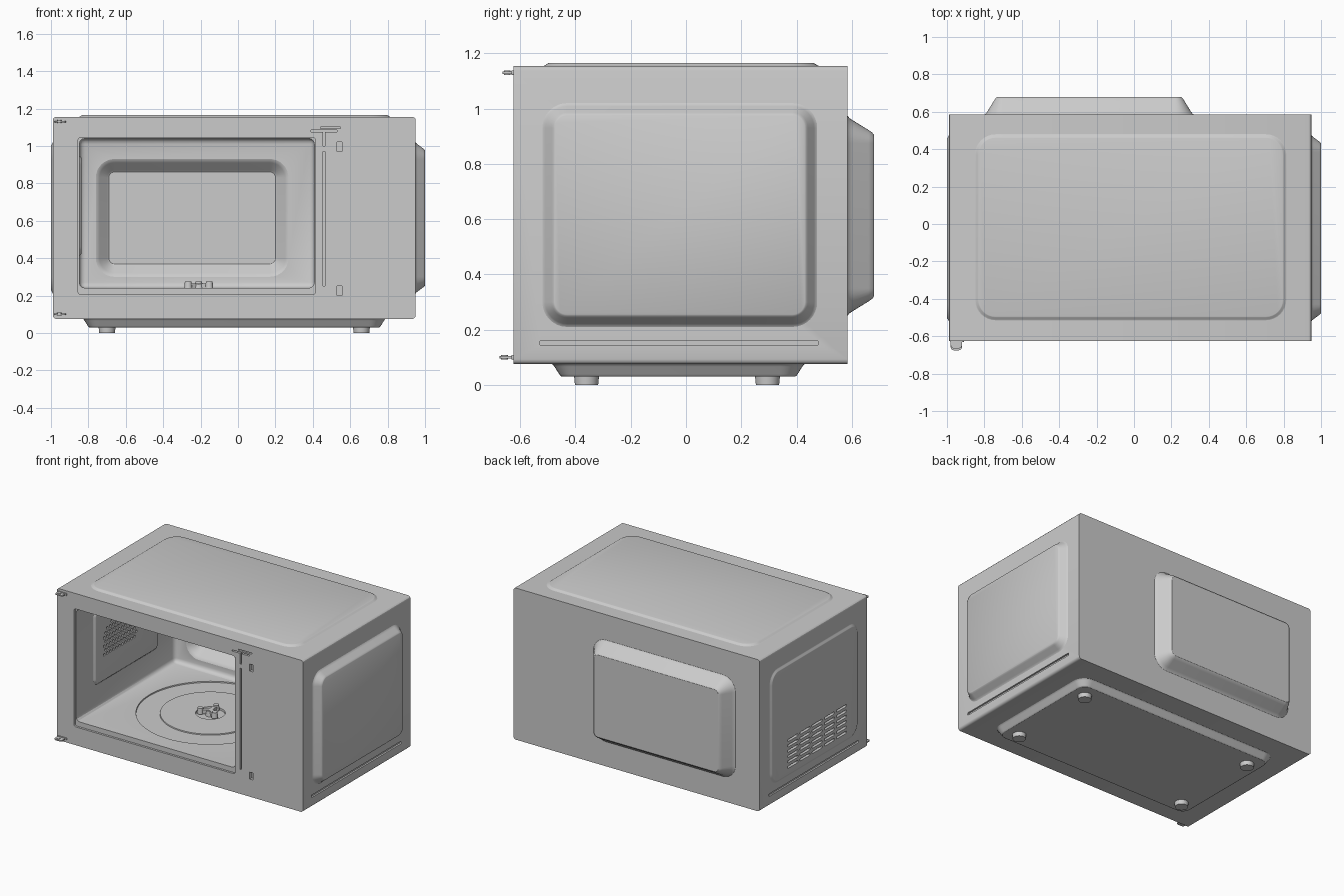
import bpy, bmesh, math
from mathutils import Matrix, Vector

cube = bpy.data.objects.get("Cube")
if cube:
    bpy.data.objects.remove(cube, do_unlink=True)

GREY = (0.6, 0.6, 0.6, 1)
metal = bpy.data.materials.new("light_grey_metal")
metal.use_nodes = True
metal.diffuse_color = GREY
metal.node_tree.nodes["Principled BSDF"].inputs["Base Color"].default_value = GREY
parts = []


def finish(name, bm):
    bmesh.ops.recalc_face_normals(bm, faces=bm.faces[:])
    mesh = bpy.data.meshes.new(name)
    bm.to_mesh(mesh)
    bm.free()
    mesh.materials.append(metal)
    ob = bpy.data.objects.new(name, mesh)
    bpy.context.collection.objects.link(ob)
    parts.append(ob)
    return ob


def boxes(name, spans, bevel=0, axis=None, segments=3):
    """One mesh of boxes, each given by two corners; bevels edges along an axis, or all."""
    bm = bmesh.new()
    for lo, hi in spans:
        lo, hi = Vector(lo), Vector(hi)
        size = Matrix.Diagonal((*(hi - lo), 1))
        bmesh.ops.create_cube(bm, size=1, matrix=Matrix.Translation((lo + hi) / 2) @ size)
    if bevel:
        edges = [e for e in bm.edges if axis is None or
                 abs((e.verts[1].co - e.verts[0].co).normalized()[axis]) > 0.9]
        bmesh.ops.bevel(bm, geom=edges, offset=bevel, segments=segments,
                        profile=0.5, affect='EDGES')
    return finish(name, bm)


def cylinders(name, centres, radius, z0, z1, top=None, sides=32, turn=None):
    """One mesh of upright cylinders, optionally turned to another axis."""
    bm = bmesh.new()
    for x, y in centres:
        bmesh.ops.create_cone(bm, cap_ends=True, segments=sides, radius1=radius,
                              radius2=top or radius, depth=z1 - z0,
                              matrix=Matrix.Translation((x, y, (z0 + z1) / 2)))
    if turn:
        bm.transform(turn)
    return finish(name, bm)


SOFT = [(0, 0), (.12, .06), (.25, .2), (.75, .8), (.88, .94), (1, 1)]


def pressed(name, u0, u1, v0, v1, radius, slope, height, place):
    """Pressed rounded rectangle with sloped, softened sides; place maps (u, v, h) to space."""
    bm = bmesh.new()
    rings = []
    for inset, h in [(0, -.02)] + [(a * slope, b * height) for a, b in SOFT]:
        r = radius - inset
        ring = []
        for k, (cu, cv) in enumerate([(u1 - radius, v1 - radius), (u0 + radius, v1 - radius),
                                      (u0 + radius, v0 + radius), (u1 - radius, v0 + radius)]):
            for i in range(9):
                a = (k + i / 8) * math.pi / 2
                ring.append(bm.verts.new(place(cu + r * math.cos(a), cv + r * math.sin(a), h)))
        rings.append(ring)
    for a, b in zip(rings, rings[1:]):
        for i in range(len(a)):
            j = (i + 1) % len(a)
            bm.faces.new((a[i], a[j], b[j], b[i]))
    bm.faces.new(rings[0])
    bm.faces.new(rings[-1])
    return finish(name, bm)


def cut(targets, cutter):
    for ob in targets:
        mod = ob.modifiers.new("cut", 'BOOLEAN')
        mod.operation, mod.solver, mod.object = 'DIFFERENCE', 'EXACT', cutter
        mod.use_self = True
        bpy.context.view_layer.objects.active = ob
        bpy.ops.object.modifier_apply(modifier=mod.name)
    parts.remove(cutter)
    bpy.data.objects.remove(cutter, do_unlink=True)


# Housing and its pressed panels
body = boxes("housing", [((-.99, -.625, .075), (.95, .585, 1.155))], .018, 1)
pressed("right_side_panel", -.52, .475, .21, 1.02, .09, .045, .05,
        lambda u, v, h: (.95 + h, u, v))
vent_panel = pressed("vent_side_panel", -.52, .475, .21, 1.02, .09, .02, .01,
                     lambda u, v, h: (-.99 - h, u, v))
pressed("top_panel", -.85, .815, -.515, .48, .11, .02, .011,
        lambda u, v, h: (u, v, 1.155 + h))
pressed("back_bulge", -.8, .32, .25, .975, .1, .07, .095,
        lambda u, v, h: (u, .585 + h, v))
pressed("base_pan", -.83, .79, -.485, .43, .09, .035, .045,
        lambda u, v, h: (u, v, .075 - h))

# Cooking cavity with front rim and pressed rear wall
cut([body], boxes("rim_cutter", [((-.855, -.8, .205), (.415, -.61, 1.045))], .015, 1))
cut([body], boxes("cavity_cutter", [((-.848, -.8, .24), (.408, .5, 1.04))], .03))
cut([body], pressed("rear_cutter", -.76, .27, .3, .93, .1, .08, .07,
                    lambda u, v, h: (u, .5 + h, v)))

# Stepped round floor
HUB = (-.21, -.01)
cut([body], cylinders("floor_cutter", [HUB], .48, .232, .3, .49, 72))
floor_disc = cylinders("floor_disc", [HUB], .33, .22, .239, .325, 72)
cut([floor_disc, body], cylinders("hub_cutter", [HUB], .095, .225, .3, .1, 40))

# Turntable coupler with three lobes
cylinders("coupler_hub", [HUB], .035, .21, .262, .028)
bm = bmesh.new()
for k in range(3):
    spin = Matrix.Translation((*HUB, 0)) @ Matrix.Rotation(math.radians(120 * k + 90), 4, 'Z')
    bmesh.ops.create_cube(bm, size=1, matrix=spin @ Matrix.Translation((.035, 0, .25))
                          @ Matrix.Diagonal((.07, .028, .03, 1)))
    bmesh.ops.create_cone(bm, cap_ends=True, segments=20, radius1=.022, radius2=.018,
                          depth=.04, matrix=spin @ Matrix.Translation((.065, 0, .255)))
finish("coupler_lobes", bm)

# Perforated plate on the inner wall
plate = pressed("inner_wall_plate", -.42, .31, .41, .95, .05, .015, .012,
                lambda u, v, h: (-.848 + h, u, v))
holes = [(-.31 + .034 * i + .017 * (j % 2), .6 + .03 * j) for i in range(11) for j in range(9)]
turn = Matrix(((0, 0, 1, 0), (1, 0, 0, 0), (0, 1, 0, 0), (0, 0, 0, 1)))
cut([plate], cylinders("hole_cutter", holes, .01, -.846, -.8, sides=8, turn=turn))

# Side vents and the long grooves beneath the panels
slots = [((-1.1, y, z), (-.972, y + .115, z + .016))
         for y in [-.38 + .137 * i for i in range(5)]
         for z in [.27 + .038 * j for j in range(6)]]
cut([vent_panel, body], boxes("vent_cutter", slots, .006, 0, 2))
for x0, x1 in ((-1.1, -.978), (.938, 1.1)):
    cut([body], boxes("groove_cutter", [((x0, -.53, .143), (x1, .48, .161))], .007, 0))

# Latch slots and mounting holes in the front
front = [(.455, .465, .25, .97), (.455, .465, 1.0, 1.075), (.39, .53, 1.075, 1.084),
         (.44, .548, 1.094, 1.102), (.53, .555, .97, 1.02), (.53, .555, .2, .25)]
cut([body], boxes("latch_cutter", [((a, -.8, c), (b, -.6, d)) for a, b, c, d in front]))

# Door hinge brackets
for name, z, reach in (("upper_hinge", 1.13, -.665), ("lower_hinge", .1, -.675)):
    boxes(name + "_plate", [((-.98, reach, z - .004), (-.92, -.61, z + .004))], .015, 2)
    boxes(name + "_tab", [((-.985, -.632, z - .008), (-.91, -.61, z + .008))], .004, 1)
    cylinders(name + "_pin", [(-.955, reach + .018)], .012, z - .008, z + .008, sides=20)

# Feet
feet = [(x, y) for x in (-.7, .66) for y in (-.36, .295)]
cylinders("feet", feet, .042, 0, .04, .046)

# Smooth rounded surfaces, crisp edges
bpy.ops.object.select_all(action='DESELECT')
for ob in parts:
    ob.select_set(True)
bpy.context.view_layer.objects.active = body
bpy.ops.object.shade_smooth_by_angle(angle=math.radians(30))
